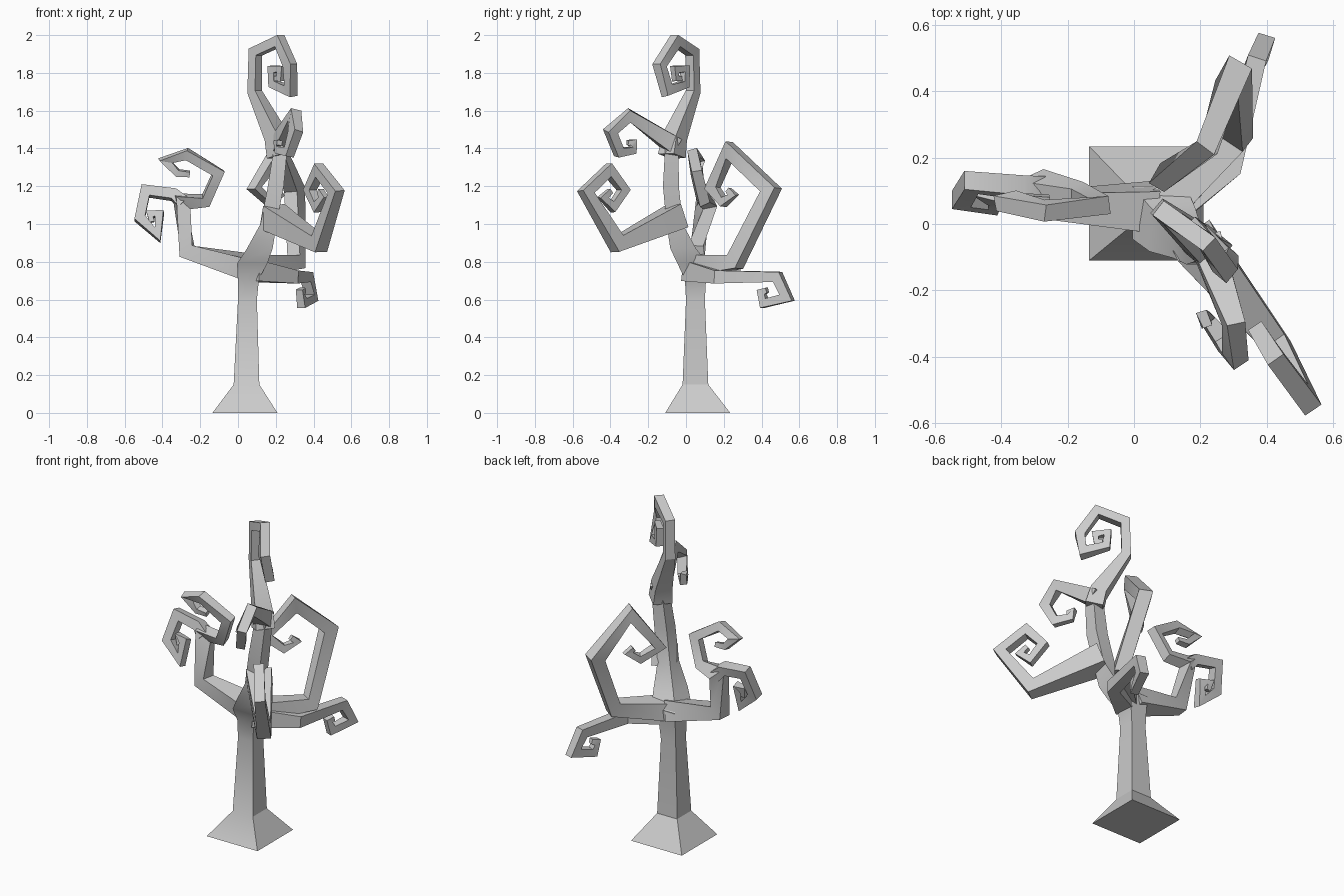
import bpy, bmesh, math
from mathutils import Vector

bark = bpy.data.materials.new("grey_bark")
bark.diffuse_color = (0.6, 0.6, 0.6, 1)


def loft(name, rings):
    """Skin a stack of four-sided rings and cap both ends."""
    bm = bmesh.new()
    loops = [[bm.verts.new(p) for p in ring] for ring in rings]
    for a, b in zip(loops, loops[1:]):
        for i in range(4):
            j = (i + 1) % 4
            bm.faces.new((a[i], a[j], b[j], b[i]))
    bm.faces.new(loops[0][::-1])
    bm.faces.new(loops[-1])
    bmesh.ops.recalc_face_normals(bm, faces=bm.faces)
    mesh = bpy.data.meshes.new(name)
    bm.to_mesh(mesh)
    bm.free()
    mesh.materials.append(bark)
    obj = bpy.data.objects.new(name, mesh)
    bpy.context.collection.objects.link(obj)
    return obj


def branch(name, points, depth=1.1):
    """Square tube with mitred corners; each point is x, y, z, half width."""
    pts = [Vector(p[:3]) for p in points]
    # normal of the plane the curl lies in
    normal = Vector()
    curl = pts[1:]
    for a, b in zip(curl, curl[1:] + curl[:1]):
        normal += a.cross(b)
    normal.normalize()
    rings = []
    for i, p in enumerate(pts):
        w = points[i][3]
        t_in = (p - pts[max(i - 1, 0)]).normalized() if i else None
        t_out = (pts[i + 1] - p).normalized() if i < len(pts) - 1 else t_in
        t_in = t_in or t_out
        tangent = (t_in + t_out).normalized()
        up = (normal - tangent * normal.dot(tangent)).normalized()
        side = up.cross(tangent)
        miter = min(1 / max(tangent.dot(t_out), 0.1), 1.6)
        s, u = side * w * miter, up * w * depth
        rings.append([p + s + u, p - s + u, p - s - u, p + s - u])
    return loft(name, rings)


# Trunk: flared square foot, slim stem, crown where limbs meet, leaning leader
trunk = [(.037, .062, 0, .172), (.045, .05, .15, .068), (.05, .05, .60, .05),
         (.055, .05, .71, .056), (.075, .035, .79, .08), (.115, -.015, .87, .068),
         (.162, -.06, 1.0, .043), (.20, -.08, 1.2, .042), (.225, -.075, 1.40, .036)]
loft("trunk", [[(x + sx * h, y + sy * h, z)
                for sx, sy in ((-1, -1), (1, -1), (1, 1), (-1, 1))]
               for x, y, z, h in trunk])

# Top curl
branch("top_curl", [(.225, -.075, 1.36, .05), (.205, -.06, 1.46, .045),
                    (.088, .038, 1.70, .026), (.092, .033, 1.91, .025),
                    (.22, -.055, 1.97, .025), (.275, -.14, 1.84, .025),
                    (.28, -.10, 1.705, .024), (.19, -.01, 1.74, .02),
                    (.185, -.005, 1.82, .018), (.23, -.06, 1.82, .016),
                    (.225, -.055, 1.77, .014), (.20, -.03, 1.77, .013)])

# Upper front curl
branch("upper_front_curl", [(.22, -.06, 1.41, .045), (.30, -.30, 1.575, .026),
                            (.305, -.40, 1.49, .025), (.27, -.355, 1.38, .023),
                            (.22, -.285, 1.39, .018), (.21, -.28, 1.43, .015),
                            (.22, -.31, 1.43, .013)])

# Front right limb
branch("front_right_curl", [(.18, -.05, 1.04, .065), (.43, -.365, .895, .036),
                            (.52, -.53, 1.17, .027), (.43, -.41, 1.285, .026),
                            (.38, -.33, 1.18, .022), (.42, -.39, 1.09, .02),
                            (.455, -.44, 1.14, .016), (.435, -.40, 1.175, .014)])

# Large back limb
branch("back_curl", [(.08, .04, .775, .055), (.31, .26, .80, .036),
                     (.30, .45, 1.18, .036), (.22, .23, 1.39, .03),
                     (.085, .14, 1.19, .024), (.17, .20, 1.115, .02),
                     (.22, .25, 1.155, .016), (.20, .225, 1.18, .014)])

# Low drooping limb at the back
branch("low_back_curl", [(.08, .03, .75, .055), (.29, .17, .72, .032),
                         (.365, .485, .72, .026), (.39, .535, .61, .024),
                         (.34, .415, .58, .021), (.33, .40, .64, .017),
                         (.345, .43, .65, .014)])

# Left limb, rising and rolling into the upper curl
branch("left_limb_curl", [(.06, .05, .77, .06), (-.27, .055, .855, .037),
                          (-.30, .11, 1.12, .036), (-.17, .09, 1.125, .026),
                          (-.105, .055, 1.27, .025), (-.27, .04, 1.37, .024),
                          (-.385, .07, 1.335, .022), (-.32, .07, 1.27, .017),
                          (-.255, .07, 1.265, .014)])

# Outer fork of the left limb
branch("left_outer_curl", [(-.29, .10, 1.11, .035), (-.34, .11, 1.155, .028),
                           (-.49, .125, 1.175, .026), (-.52, .075, 1.03, .026),
                           (-.425, .06, .94, .024), (-.415, .08, 1.05, .02),
                           (-.465, .10, 1.055, .016), (-.455, .09, 1.01, .013)])

# Soft shading on the shallow bends only
for obj in bpy.data.objects:
    obj.select_set(True)
    bpy.context.view_layer.objects.active = obj
bpy.ops.object.shade_smooth_by_angle(angle=math.radians(30))
